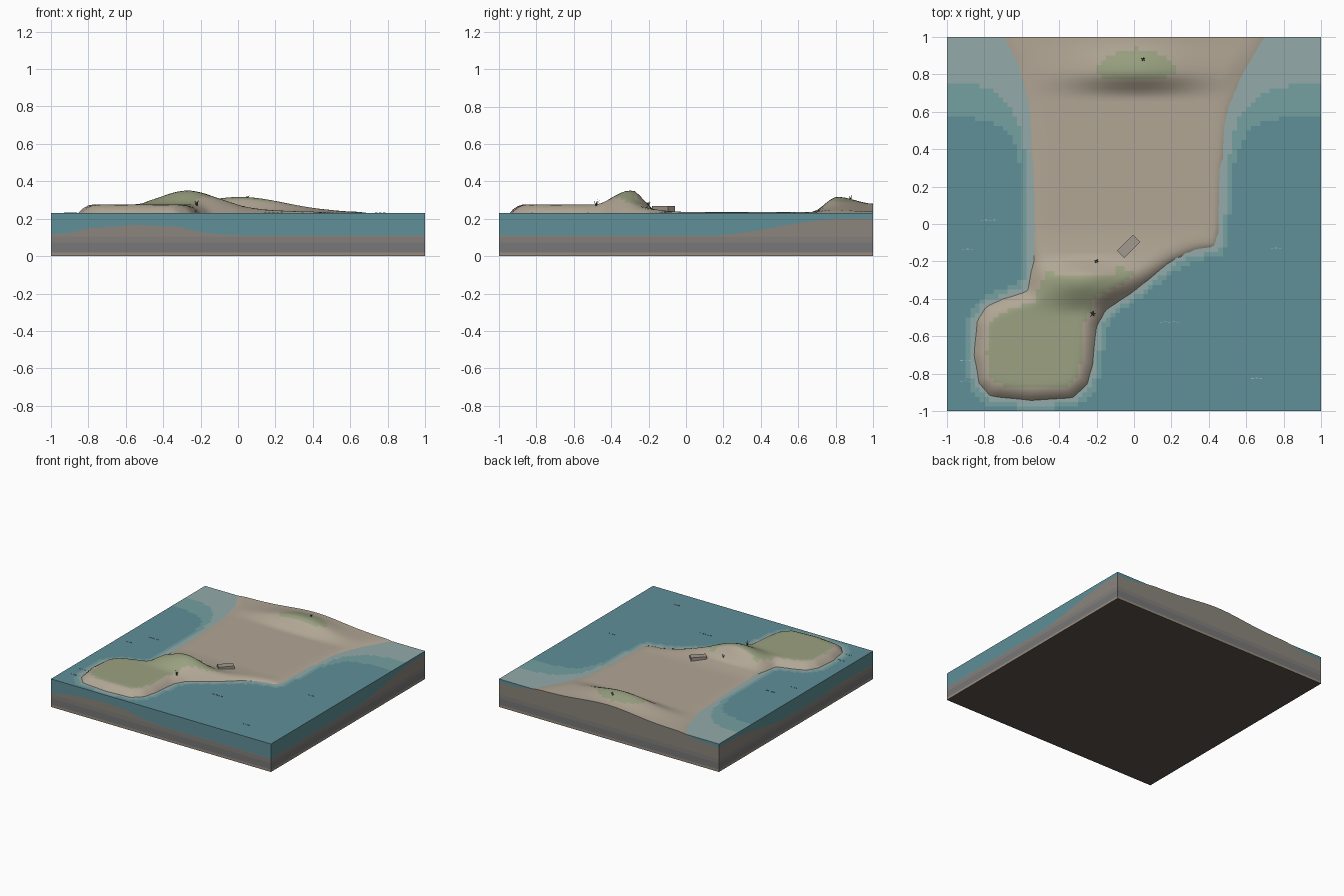
import bpy, math, random
from mathutils import Vector

if "Cube" in bpy.data.objects:
    bpy.data.objects.remove(bpy.data.objects["Cube"])

random.seed(3)
N, SEA = 80, 0.23
LEVELS = [0.0, 0.02, 0.072, 0.105]


def material(name, r, g, b):
    m = bpy.data.materials.new(name)
    m.diffuse_color = [(c / 255) ** 2.2 for c in (r, g, b)] + [1]
    m.use_nodes = True
    m.node_tree.nodes["Principled BSDF"].inputs["Base Color"].default_value = m.diffuse_color
    return m


SAND = material("sand", 176, 165, 148)
GRASS = material("grass", 153, 160, 128)
DEEP = material("deep_water", 96, 142, 150)
MID = material("mid_water", 116, 158, 160)
SHALLOW = material("shallow_water", 146, 170, 168)
STRATA = [material("rock_bottom", 150, 138, 126), material("rock_dark", 118, 118, 118),
          material("rock_mid", 130, 126, 122), material("rock_top", 138, 132, 124)]
BASE = material("underside", 92, 84, 76)
TUFT = material("tuft", 80, 90, 66)
RIPPLE = material("ripple", 150, 180, 184)
STONE = material("slab", 160, 152, 142)


def build(name, verts, faces, mats, idx=None, smooth=False):
    me = bpy.data.meshes.new(name)
    me.from_pydata(verts, [], faces)
    for m in mats:
        me.materials.append(m)
    for i, p in enumerate(me.polygons):
        p.material_index = idx[i] if idx else 0
        p.use_smooth = smooth
    ob = bpy.data.objects.new(name, me)
    bpy.context.collection.objects.link(ob)
    return ob


def step(a, b, x):
    t = min(1, max(0, (x - a) / (b - a)))
    return t * t * (3 - 2 * t)


# Shoreline outline, running past the back edge
SHORE = [(-.74, 1.1), (-.70, 1), (-.62, .85), (-.57, .65), (-.55, .4), (-.54, -.2), (-.57, -.36),
         (-.70, -.40), (-.79, -.44), (-.84, -.52), (-.855, -.7), (-.83, -.85), (-.77, -.92),
         (-.55, -.945), (-.33, -.93), (-.25, -.86), (-.22, -.75), (-.20, -.55), (-.15, -.46), (0, -.36),
         (.2, -.2), (.30, -.15), (.44, -.12), (.46, 0), (.47, .3), (.50, .6), (.58, .8), (.70, 1), (.75, 1.1)]


def shore_distance(x, y):
    p, best, inside = Vector((x, y)), 9, False
    for i, b in enumerate(SHORE):
        a = SHORE[i - 1]
        va, e = Vector(a), Vector(b) - Vector(a)
        t = min(1, max(0, (p - va).dot(e) / e.length_squared))
        if i:
            best = min(best, (p - va - e * t).length)
        if (a[1] > y) != (b[1] > y) and x < a[0] + (y - a[1]) / (b[1] - a[1]) * (b[0] - a[0]):
            inside = not inside
    return best if inside else -best


def height(x, y):
    d = shore_distance(x, y)
    if d <= 0:
        depth = 0.12 - 0.09 * step(.1, .85, y)
        return SEA - depth * (1 - math.exp(d / 0.075))
    level = 0.007 + 0.039 * step(0, -.42, y)
    z = SEA + level * (1 - (1 - min(1, d / .08)) ** 2)
    # Front dune with a steep lee face, and the back dune
    front = .083 * step(-.49, -.29, y) * min(1, max(0, (-.18 - y) / .09)) * math.exp(-.5 * ((x + .27) / .14) ** 2)
    back = .08 * step(.67, .81, y) * (1 - .45 * step(.81, 1, y)) * math.exp(-.5 * ((x - .01) / .24) ** 2)
    return z + (front + back) * min(1, d / .08)


# Terrain surface
def co(i):
    return -1 + 2 * i / N


H = [[height(co(i), co(j)) for i in range(N + 1)] for j in range(N + 1)]
verts = [(co(i), co(j), H[j][i]) for j in range(N + 1) for i in range(N + 1)]
land, land_mat, water, water_mat = [], [], [], []
for j in range(N):
    for i in range(N):
        a = j * (N + 1) + i
        f = (a, a + 1, a + N + 2, a + N + 1)
        hs = [verts[k][2] for k in f]
        mean = sum(hs) / 4
        land.append(f)
        land_mat.append(int(min(hs) > (.27 if co(j) < 0 else .287) and max(hs) - min(hs) < .02))
        if min(hs) < SEA:
            water.append(f)
            water_mat.append(0 if mean < SEA - .058 else 1 if mean < SEA - .034 else 2)
build("terrain", verts, land, [SAND, GRASS], land_mat, True)

# Water surface
used = sorted({k for f in water for k in f})
remap = {k: n for n, k in enumerate(used)}
build("water_surface", [(verts[k][0], verts[k][1], SEA) for k in used],
      [[remap[k] for k in f] for f in water], [DEEP, MID, SHALLOW], water_mat)

# Cut sides: rock strata below, water above the seabed
edges = [[(i, 0) for i in range(N + 1)], [(N, i) for i in range(N + 1)],
         [(N - i, N) for i in range(N + 1)], [(0, N - i) for i in range(N + 1)]]
rv, rf, rm, wv, wf = [], [], [], [], []
for line in edges:
    for (i0, j0), (i1, j1) in zip(line, line[1:]):
        x0, y0, h0, x1, y1, h1 = co(i0), co(j0), H[j0][i0], co(i1), co(j1), H[j1][i1]
        tops0, tops1 = LEVELS + [h0], LEVELS + [h1]
        for k in range(4):
            n = len(rv)
            rv += [(x0, y0, tops0[k]), (x1, y1, tops1[k]), (x1, y1, tops1[k + 1]), (x0, y0, tops0[k + 1])]
            rf.append((n, n + 1, n + 2, n + 3))
            rm.append(k)
        if min(h0, h1) < SEA:
            n = len(wv)
            wv += [(x0, y0, min(h0, SEA)), (x1, y1, min(h1, SEA)), (x1, y1, SEA), (x0, y0, SEA)]
            wf.append((n, n + 1, n + 2, n + 3))
build("rock_sides", rv, rf, STRATA, rm)
build("water_sides", wv, wf, [DEEP])
build("underside", [(-1, -1, 0), (-1, 1, 0), (1, 1, 0), (1, -1, 0)], [(0, 1, 2, 3)], [BASE])


def box(name, loc, size, angle, mat):
    bpy.ops.mesh.primitive_cube_add(size=1, location=loc, rotation=(0, 0, angle))
    ob = bpy.context.object
    ob.name, ob.scale = name, size
    ob.data.materials.append(mat)


# Stone slab on the beach
box("slab", (-.028, -.12, .252), (.12, .055, .03), math.radians(45), STONE)

# Ripples: short rows of thin dashes on the water
for x, y, n in [(-.78, .02, 4), (-.89, -.135, 3), (.76, -.13, 3), (.19, -.525, 5),
                (.655, -.825, 3), (-.9, -.73, 3), (-.9, -.84, 3)]:
    for k in range(n):
        box("ripple", (x + (k - (n - 1) / 2) * .022, y + .002 * (k % 2), SEA + .001), (.014, .004, .003), 0, RIPPLE)

# Grass tufts: fans of narrow blades
for x, y, s in [(-.22, -.48, .036), (-.2, -.2, .026), (.05, .88, .026)]:
    z = height(x, y) - .004
    tv, tf = [], []
    for k in range(5):
        a = k * 2 * math.pi / 5 + random.random() * .4
        out, side = Vector((math.cos(a), math.sin(a), 0)), Vector((-math.sin(a), math.cos(a), 0)) * .004
        root = Vector((x, y, z))
        n = len(tv)
        tv += [root - side, root + side, root + out * s * .5 + Vector((0, 0, s))]
        tf.append((n, n + 1, n + 2))
    build("grass_tuft", tv, tf, [TUFT])
